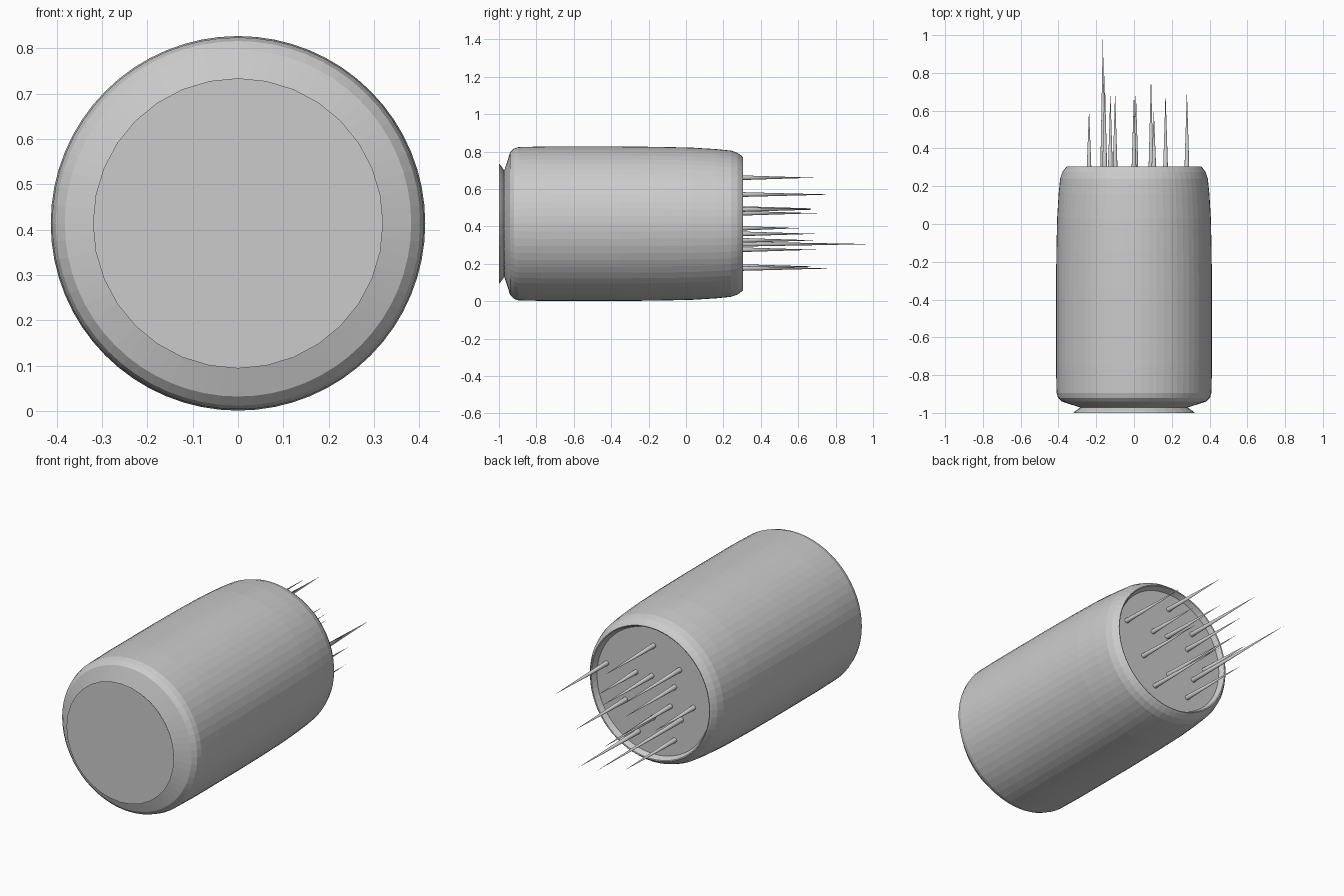
import bpy, bmesh, math

if "Cube" in bpy.data.objects:
    bpy.data.objects.remove(bpy.data.objects["Cube"])

CZ = 0.414  # height of the barrel axis


def lathe(name, profile, sides):
    """Revolve (radius, y) points around the y axis, capping both ends."""
    bm = bmesh.new()
    rings = []
    for r, y in profile:
        ring = []
        for i in range(sides):
            a = 2 * math.pi * i / sides
            ring.append(bm.verts.new((r * math.sin(a), y, CZ + r * math.cos(a))))
        rings.append(ring)
    for a, b in zip(rings, rings[1:]):
        for i in range(sides):
            j = (i + 1) % sides
            bm.faces.new((a[i], a[j], b[j], b[i]))
    bm.faces.new(rings[0])
    bm.faces.new(rings[-1])
    bmesh.ops.recalc_face_normals(bm, faces=bm.faces[:])
    mesh = bpy.data.meshes.new(name)
    bm.to_mesh(mesh)
    bm.free()
    ob = bpy.data.objects.new(name, mesh)
    bpy.context.collection.objects.link(ob)
    return ob


# Barrel body: flared front shoulder, slight belly, rounded recessed back
lathe("barrel_body", [
    (0.283, -0.972), (0.382, -0.94), (0.402, -0.92), (0.410, -0.895),
    (0.413, -0.75), (0.413, -0.35), (0.411, -0.15), (0.407, 0.03),
    (0.399, 0.16), (0.391, 0.24), (0.379, 0.275), (0.363, 0.297),
    (0.355, 0.305), (0.350, 0.303), (0.337, 0.275)], 64)

# Front cap: 32-sided disc narrowing into the neck
lathe("front_cap", [(0.32, -1.0), (0.315, -0.993), (0.285, -0.972), (0.285, -0.955)], 32)

# Spikes on the back face: x, z, tip y
SPIKES = [
    (0.28, 0.49, 0.71), (0.00, 0.66, 0.69), (0.105, 0.49, 0.60),
    (-0.155, 0.57, 0.79), (0.01, 0.495, 0.70), (-0.125, 0.47, 0.70),
    (-0.238, 0.39, 0.61), (-0.10, 0.36, 0.70), (0.167, 0.325, 0.70),
    (-0.165, 0.305, 1.0), (0.09, 0.175, 0.79), (-0.125, 0.185, 0.70),
    (0.00, 0.275, 0.70)]
BASE = 0.25
for n, (x, z, tip) in enumerate(SPIKES):
    bpy.ops.mesh.primitive_cone_add(
        vertices=12, radius1=0.014, radius2=0, depth=tip - BASE,
        location=(x, (tip + BASE) / 2, z), rotation=(-math.pi / 2, 0, 0))
    spike = bpy.context.object
    spike.name = f"spike_{n + 1}"
    bpy.ops.object.shade_smooth_by_angle(angle=math.radians(40))
